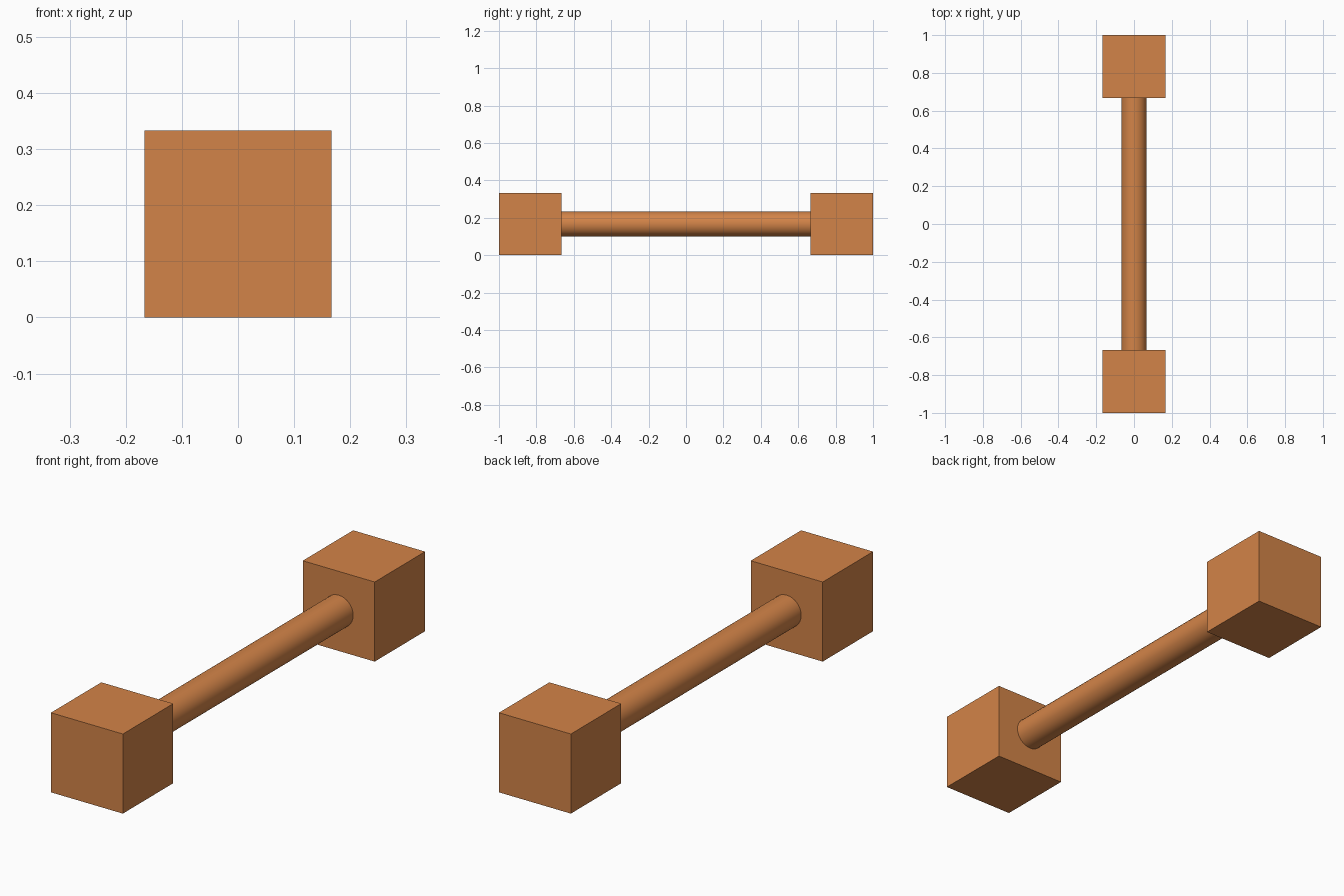
import bpy
import math

cube = bpy.data.objects.get("Cube")
if cube:
    bpy.data.objects.remove(cube, do_unlink=True)

BLOCK = 1 / 3      # edge length of each end block
RADIUS = 0.067     # rod radius
MID = BLOCK / 2    # height of the rod axis
OFFSET = 1 - MID   # distance from the centre to each block centre

# Single warm wood colour
wood = bpy.data.materials.new("warm_wood")
wood.use_nodes = True
colour = (0.65, 0.23, 0.065, 1)
wood.diffuse_color = colour
wood.node_tree.nodes["Principled BSDF"].inputs["Base Color"].default_value = colour


def finish(name):
    obj = bpy.context.object
    obj.name = name
    obj.data.materials.append(wood)
    return obj


# End blocks
for name, side in (("front_block", -1), ("back_block", 1)):
    bpy.ops.mesh.primitive_cube_add(size=BLOCK, location=(0, side * OFFSET, MID))
    finish(name)

# Round rod joining the inner faces of the blocks
bpy.ops.mesh.primitive_cylinder_add(
    vertices=32, radius=RADIUS, depth=2 * (1 - BLOCK),
    location=(0, 0, MID), rotation=(math.pi / 2, 0, 0))
finish("connecting_rod")
bpy.ops.object.shade_smooth_by_angle(angle=math.radians(30))
